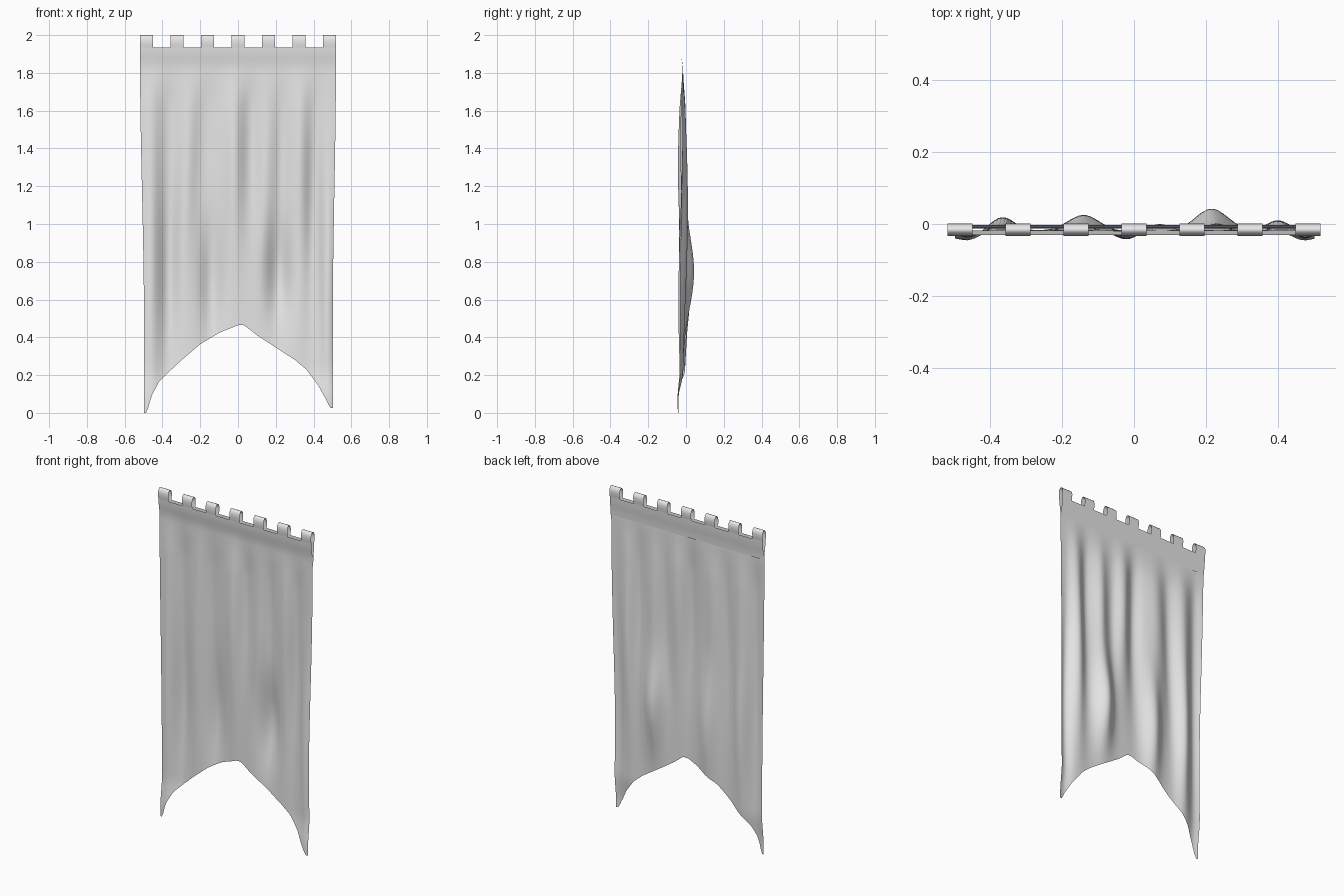
import bpy
import bmesh
from math import exp

cube = bpy.data.objects.get("Cube")
if cube:
    bpy.data.objects.remove(cube, do_unlink=True)

cloth_grey = bpy.data.materials.new("cloth_grey")
cloth_grey.use_nodes = True
cloth_grey.diffuse_color = (0.8, 0.8, 0.8, 1)
bsdf = cloth_grey.node_tree.nodes["Principled BSDF"]
bsdf.inputs["Base Color"].default_value = (0.8, 0.8, 0.8, 1)
bsdf.inputs["Roughness"].default_value = 0.8

NOTCH, HEM = 1.935, 1.82      # height of the notches and of the hem's lower edge
PITCH, HALF = 0.1555, 0.0335  # loop spacing and half width

# Lower edge of the cloth: (x, z)
LOWER_EDGE = [(-0.5, 0), (-0.485, 0), (-0.46, 0.09), (-0.42, 0.165), (-0.37, 0.215),
              (-0.3, 0.28), (-0.2, 0.365), (-0.1, 0.425), (0, 0.465), (0.03, 0.465),
              (0.1, 0.41), (0.2, 0.345), (0.3, 0.28), (0.36, 0.23), (0.42, 0.15),
              (0.47, 0.06), (0.485, 0.025), (0.5, 0.025)]

# Folds: x, half width, depth, middle height, half height, sideways drift
FOLDS = [(-0.46, 0.045, -0.022, 0.9, 1.0, 0), (-0.365, 0.05, 0.036, 0.75, 0.5, 0),
         (-0.36, 0.05, 0.012, 1.5, 0.4, 0), (-0.27, 0.045, -0.014, 1.25, 0.5, 0.04),
         (-0.14, 0.06, 0.042, 0.7, 0.35, 0), (-0.17, 0.06, 0.014, 1.45, 0.4, 0.03),
         (-0.02, 0.05, -0.026, 1.3, 0.5, 0), (0.07, 0.05, 0.018, 1.45, 0.4, 0),
         (0.14, 0.04, -0.01, 1.2, 0.4, 0), (0.215, 0.065, 0.058, 0.74, 0.27, 0),
         (0.23, 0.04, 0.018, 1.35, 0.4, 0), (0.33, 0.04, -0.014, 1.4, 0.4, 0),
         (0.4, 0.045, 0.028, 1.1, 0.6, 0.02), (0.475, 0.035, -0.024, 0.6, 0.6, 0)]


def ramp(v, a, b):
    t = min(1, max(0, (v - a) / (b - a)))
    return t * t * (3 - 2 * t)


def lower_edge(u):
    for (x0, z0), (x1, z1) in zip(LOWER_EDGE, LOWER_EDGE[1:]):
        if u <= x1:
            return z0 + (z1 - z0) * max(0, u - x0) / (x1 - x0)
    return LOWER_EDGE[-1][1]


def widen(u, z):
    return u * (1 + 0.037 * ramp(z, 0.5, 1.85)) + 0.002 * (1 - ramp(z, 0.5, 1.85))


def drape(x, z):
    folds = sum(a * exp(-((x - c - d * (z - zm)) / w) ** 2 - ((z - zm) / zh) ** 2)
                for c, w, a, zm, zh, d in FOLDS)
    corner = -0.018 * ramp(z, 0.25, 0.05)
    return -0.017 + corner + folds * ramp(z, 1.9, 1.6) - 0.013 * ramp(z, HEM, NOTCH)


def sheet(name, columns, rows, point):
    """A smooth grid of cloth, with point(u, row) giving each corner."""
    bm = bmesh.new()
    grid = [[bm.verts.new(point(u, r)) for u in columns] for r in rows]
    for low, high in zip(grid, grid[1:]):
        for i in range(len(columns) - 1):
            bm.faces.new((low[i], low[i + 1], high[i + 1], high[i]))
    for f in bm.faces:
        f.smooth = True
    mesh = bpy.data.meshes.new(name)
    bm.to_mesh(mesh)
    bm.free()
    mesh.materials.append(cloth_grey)
    obj = bpy.data.objects.new(name, mesh)
    bpy.context.collection.objects.link(obj)
    return obj


def spread(a, b, n):
    return [a + (b - a) * i / n for i in range(n + 1)]


# Columns line up with the sides of the loops
centres = [k * PITCH for k in range(-3, 4)]
columns = []
for c in centres:
    columns += spread(c - HALF, c + HALF, 6)
    if c != centres[-1]:
        columns += spread(c + HALF, c + PITCH - HALF, 8)[1:-1]


# Hanging cloth with folds and an arched lower edge
def cloth_point(u, t):
    z = lower_edge(u) + (NOTCH - lower_edge(u)) * t
    x = widen(u, z)
    return x, drape(x, z), z


sheet("banner_cloth", columns, spread(0, 1, 70), cloth_point)

# Hem turned down behind the cloth
sheet("back_hem", columns, spread(NOTCH, HEM, 5),
      lambda u, z: (widen(u, z), -0.003 - 0.009 * ramp(z, NOTCH, HEM), z))

# Loops for the pole, from the front of the cloth over to the hem
LOOP = [(-0.03, NOTCH), (-0.033, 1.955), (-0.033, 1.975), (-0.029, 1.99), (-0.022, 1.998),
        (-0.016, 2), (-0.01, 1.998), (-0.003, 1.99), (0.001, 1.975), (0, 1.955),
        (-0.003, NOTCH)]
for n, c in enumerate(centres):
    sheet(f"hanging_loop_{n + 1}", spread(c - HALF, c + HALF, 6), LOOP,
          lambda u, p: (widen(u, p[1]), p[0], p[1]))
